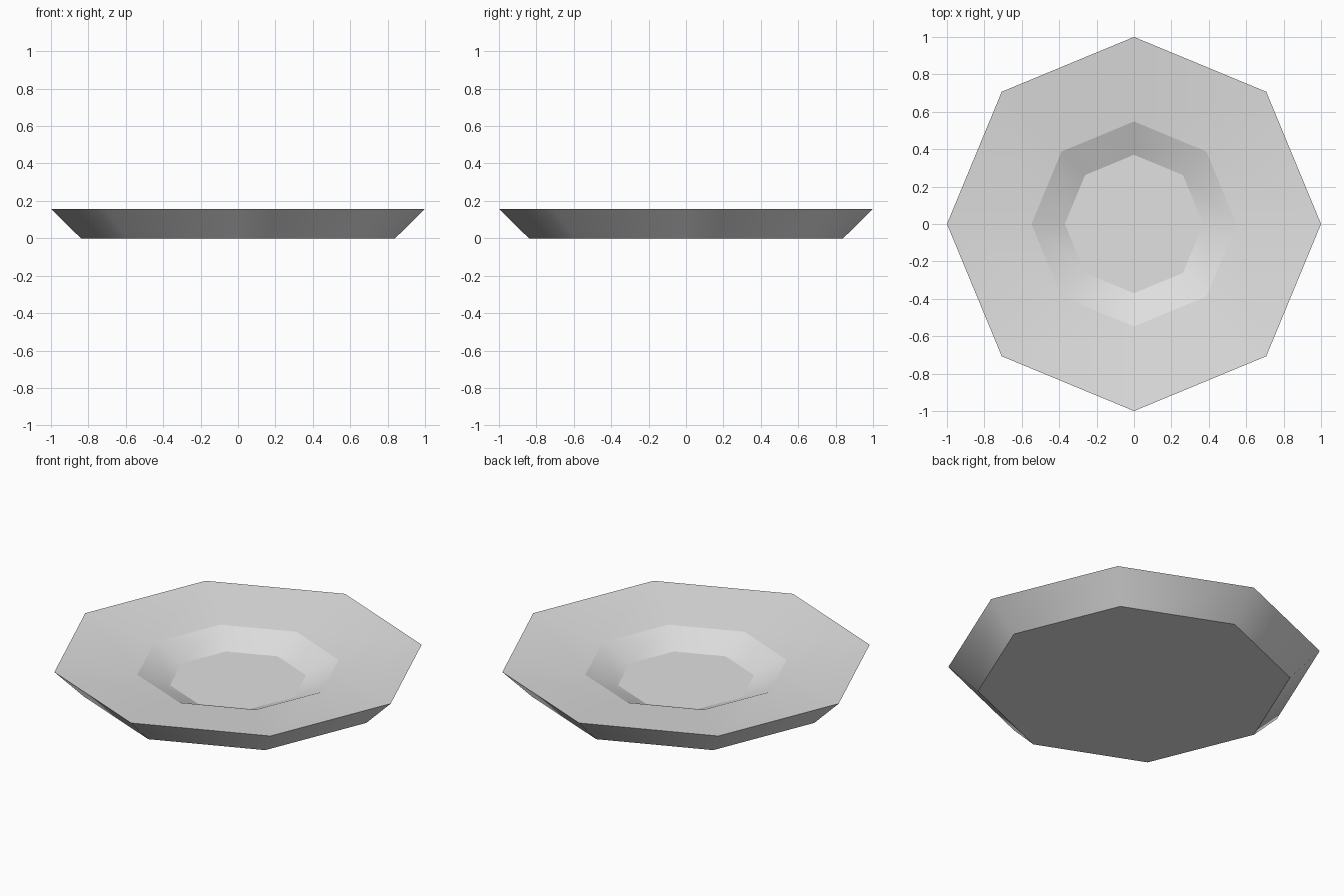
import bpy
import bmesh
from math import cos, sin, tau

# Remove the default cube
cube = bpy.data.objects.get("Cube")
if cube:
    bpy.data.objects.remove(cube, do_unlink=True)

SIDES = 8

# Radius and height of each ring, from the base up and over into the well
PROFILE = [(0.84, 0.0), (1.0, 0.157), (0.548, 0.105), (0.37, 0.028)]

# Plain grey material
grey = bpy.data.materials.new("light_grey")
grey.use_nodes = True
colour = (0.75, 0.75, 0.75, 1)
grey.diffuse_color = colour
grey.node_tree.nodes["Principled BSDF"].inputs["Base Color"].default_value = colour

# Dish: eight-sided rings joined into a closed shell
bm = bmesh.new()
rings = [[bm.verts.new((r * cos(tau * i / SIDES), r * sin(tau * i / SIDES), z))
          for i in range(SIDES)] for r, z in PROFILE]
for low, high in zip(rings, rings[1:]):
    for i in range(SIDES):
        j = (i + 1) % SIDES
        bm.faces.new((low[i], low[j], high[j], high[i]))

# Flat base and well floor
bm.faces.new(reversed(rings[0]))
bm.faces.new(rings[-1])
bmesh.ops.recalc_face_normals(bm, faces=bm.faces)

# Smooth around the dish, crisp along every ring
for face in bm.faces:
    face.smooth = True
for edge in bm.edges:
    a, b = edge.verts
    edge.smooth = abs(a.co.z - b.co.z) > 0.001

mesh = bpy.data.meshes.new("dish")
bm.to_mesh(mesh)
bm.free()
mesh.materials.append(grey)
dish = bpy.data.objects.new("dish", mesh)
bpy.context.collection.objects.link(dish)
